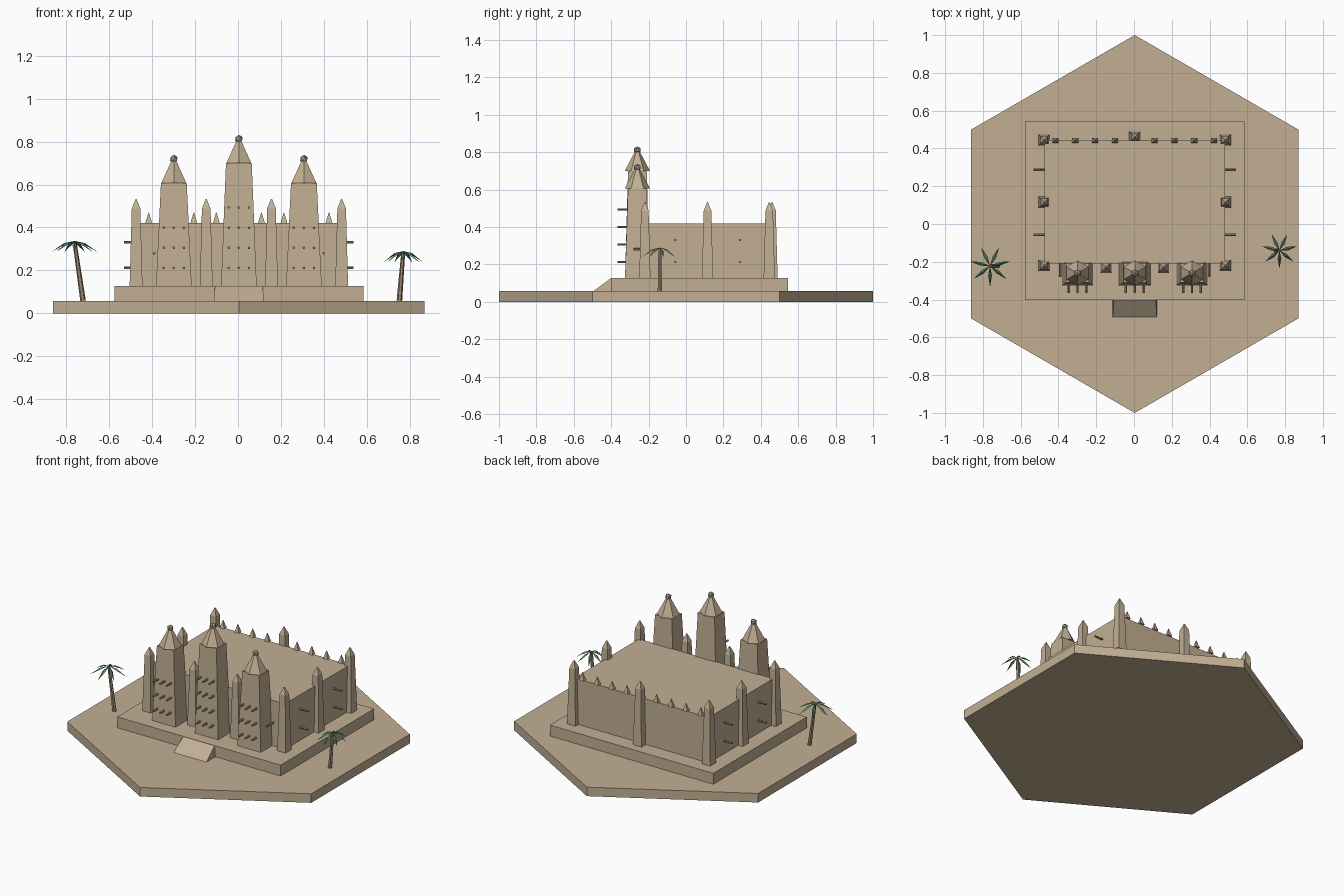
import bpy, bmesh, math
from mathutils import Vector, Matrix

if "Cube" in bpy.data.objects:
    bpy.data.objects.remove(bpy.data.objects["Cube"])


def mat(name, rgb):
    m = bpy.data.materials.new(name)
    m.diffuse_color = (*rgb, 1)
    m.use_nodes = True
    m.node_tree.nodes["Principled BSDF"].inputs["Base Color"].default_value = m.diffuse_color
    return m


MUD = mat("mud", (0.54, 0.43, 0.295))
WOOD = mat("wood", (0.33, 0.245, 0.165))
LEAF = mat("palm_green", (0.10, 0.25, 0.13))
EGG = mat("finial_grey", (0.42, 0.39, 0.29))
X0 = 0.004   # the slab sits slightly right, balancing the left palm's reach


def finish(bm, name, m):
    bmesh.ops.translate(bm, verts=bm.verts, vec=(X0, 0, 0))
    me = bpy.data.meshes.new(name)
    bm.to_mesh(me)
    bm.free()
    me.materials.append(m)
    ob = bpy.data.objects.new(name, me)
    bpy.context.collection.objects.link(ob)
    return ob


def loft(name, rings, m):
    """Stack of rectangles (cx, cy, half_x, half_y, z), closed at both ends."""
    bm = bmesh.new()
    loops = [[bm.verts.new((cx + sx * hx, cy + sy * hy, z))
              for sx, sy in ((-1, -1), (1, -1), (1, 1), (-1, 1))]
             for cx, cy, hx, hy, z in rings]
    for a, b in zip(loops, loops[1:]):
        for i in range(4):
            j = (i + 1) % 4
            bm.faces.new((a[i], a[j], b[j], b[i]))
    bm.faces.new(loops[0][::-1])
    bm.faces.new(loops[-1])
    return finish(bm, name, m)


def rod(name, a, b, r1, r2, sides, m):
    """Cone or cylinder between two points."""
    a, b = Vector(a), Vector(b)
    d = b - a
    rot = Matrix() if d.x == d.y == 0 else d.to_track_quat('Z', 'Y').to_matrix().to_4x4()
    bm = bmesh.new()
    bmesh.ops.create_cone(bm, cap_ends=True, segments=sides, radius1=r1, radius2=r2,
                          depth=d.length, matrix=Matrix.Translation((a + b) / 2) @ rot)
    return finish(bm, name, m)


G, P, ROOF = 0.058, 0.128, 0.42   # ground slab, plinth and roof heights

# hexagonal ground, plinth, hall
rod("ground_slab", (0, 0, 0), (0, 0, G), 1, 1, 6, MUD)
loft("plinth", [(0, 0.072, 0.58, 0.474, G), (0, 0.072, 0.58, 0.474, P)], MUD)
loft("hall", [(0, 0.1175, 0.477, 0.3275, P), (0, 0.1175, 0.477, 0.3275, ROOF)], MUD)

# entrance ramp: sloped wedge against the plinth
loft("ramp", [(0, -0.445, 0.117, 0.048, G), (0, -0.3985, 0.111, 0.0015, P)], MUD)

# pointed buttresses on corners, side walls, back and front
spots = [(s * 0.479, y) for s in (-1, 1) for y in (-0.22, 0.115, 0.445)]
spots += [(0, 0.46), (-0.152, -0.23), (0.152, -0.23)]
for x, y in spots:
    loft("buttress", [(x, y, 0.03, 0.03, P), (x, y, 0.02, 0.02, 0.488),
                      (x, y, 0.002, 0.002, 0.533)], MUD)

# small merlons along the back wall
for s in (-1, 1):
    for k in range(1, 5):
        x = s * k * 0.105
        loft("merlon", [(x, 0.443, 0.016, 0.013, ROOF), (x, 0.443, 0.001, 0.001, 0.47)], MUD)

# three great towers with spires, finials and rows of wooden pegs
for x, top, rows in ((-0.303, 0.607, 3), (0, 0.70, 4), (0.303, 0.607, 3)):
    y = -0.26
    loft("tower", [(x, y, 0.083, 0.066, P), (x, y, 0.06, 0.05, top)], MUD)
    rod("spire", (x, y, top), (x, y, top + 0.113), 0.067, 0.008, 6, MUD)
    bm = bmesh.new()
    bmesh.ops.create_icosphere(bm, subdivisions=1, radius=0.02,
                               matrix=Matrix.Translation((x, y, top + 0.112)))
    finish(bm, "finial", EGG)
    for r in range(rows):
        for c in (-1, 0, 1):
            px, pz = x + c * 0.047, 0.212 + r * 0.0935
            rod("tower_peg", (px, -0.365, pz), (px, -0.29, pz), 0.0065, 0.0065, 5, WOOD)

# wooden pegs on the side and front walls
for s in (-1, 1):
    for y in (-0.057, 0.288):
        for z in (0.212, 0.33):
            rod("side_peg", (s * 0.46, y, z), (s * 0.535, y, z), 0.0065, 0.0065, 5, WOOD)
    rod("wall_peg", (s * 0.395, -0.28, 0.28), (s * 0.395, -0.2, 0.28), 0.0065, 0.0065, 5, WOOD)


def palm(base, top, reach):
    rod("palm_trunk", base, top, 0.013, 0.009, 6, WOOD)
    bm = bmesh.new()
    for k in range(7):
        a = k * math.tau / 7 - math.pi / 2
        out = Vector((math.cos(a), math.sin(a), 0))
        side = Vector((-out.y, out.x, 0)) * 0.01
        up = Vector((0, 0, 1))
        c = Vector(top) + up * 0.002
        mid = c + out * reach * 0.45 - up * 0.014
        root, ridge, tip = (bm.verts.new(p) for p in
                            (c, mid + up * 0.004, c + out * reach - up * 0.052))
        l, r = bm.verts.new(mid + side - up * 0.004), bm.verts.new(mid - side - up * 0.004)
        for f in ((root, ridge, l), (ridge, tip, l), (root, r, ridge), (r, tip, ridge)):
            bm.faces.new(f)
    finish(bm, "palm_leaves", LEAF)


# two palms
palm((-0.726, -0.222, G), (-0.766, -0.222, 0.335), 0.111)
palm((0.748, -0.14, G), (0.766, -0.14, 0.288), 0.095)
